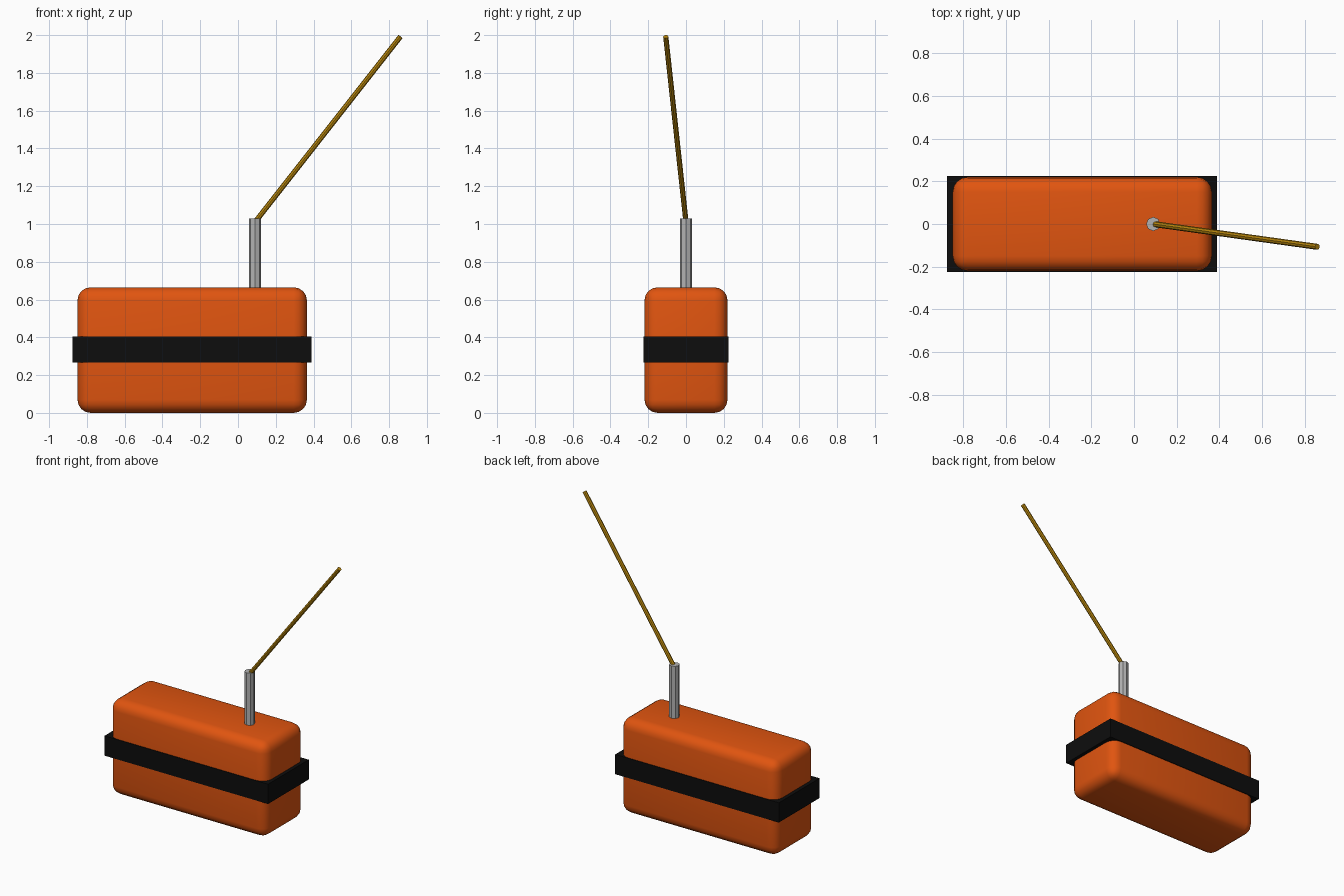
import bpy
import math
from mathutils import Vector

cube = bpy.data.objects.get("Cube")
if cube:
    bpy.data.objects.remove(cube, do_unlink=True)


def material(name, rgb):
    m = bpy.data.materials.new(name)
    m.use_nodes = True
    m.diffuse_color = (*rgb, 1)
    m.node_tree.nodes["Principled BSDF"].inputs["Base Color"].default_value = (*rgb, 1)
    return m


orange = material("orange", (0.75, 0.09, 0.005))
black = material("black", (0.004, 0.004, 0.004))
grey = material("grey metal", (0.45, 0.45, 0.45))
gold = material("dark gold", (0.48, 0.24, 0.004))


def box(name, low, high, mat):
    low, high = Vector(low), Vector(high)
    bpy.ops.mesh.primitive_cube_add(size=1, location=(low + high) / 2)
    ob = bpy.context.object
    ob.name = name
    ob.scale = high - low
    bpy.ops.object.transform_apply(location=False, rotation=False, scale=True)
    ob.data.materials.append(mat)
    return ob


def rod(name, start, end, radius, sides, mat):
    start, end = Vector(start), Vector(end)
    axis = end - start
    bpy.ops.mesh.primitive_cylinder_add(vertices=sides, radius=radius,
                                        depth=axis.length, location=(start + end) / 2)
    ob = bpy.context.object
    ob.name = name
    ob.rotation_euler = axis.to_track_quat('Z', 'Y').to_euler()
    ob.data.materials.append(mat)
    return ob


# Rounded float body
body = box("body", (-0.85, -0.22, 0), (0.365, 0.22, 0.665), orange)
bevel = body.modifiers.new("rounded edges", 'BEVEL')
bevel.width = 0.07
bevel.segments = 4
bpy.ops.object.modifier_apply(modifier=bevel.name)
bpy.ops.object.shade_smooth_by_angle(angle=math.radians(40))

# Square-cornered band around the middle
box("band", (-0.876, -0.225, 0.267), (0.39, 0.225, 0.405), black)

# Upright tube and the slanted rod leaving its top
rod("tube", (0.09, 0, 0.6), (0.09, 0, 1.03), 0.033, 8, grey)
rod("slanted_rod", (0.09, 0, 1.01), (0.86, -0.107, 1.992), 0.014, 8, gold)
